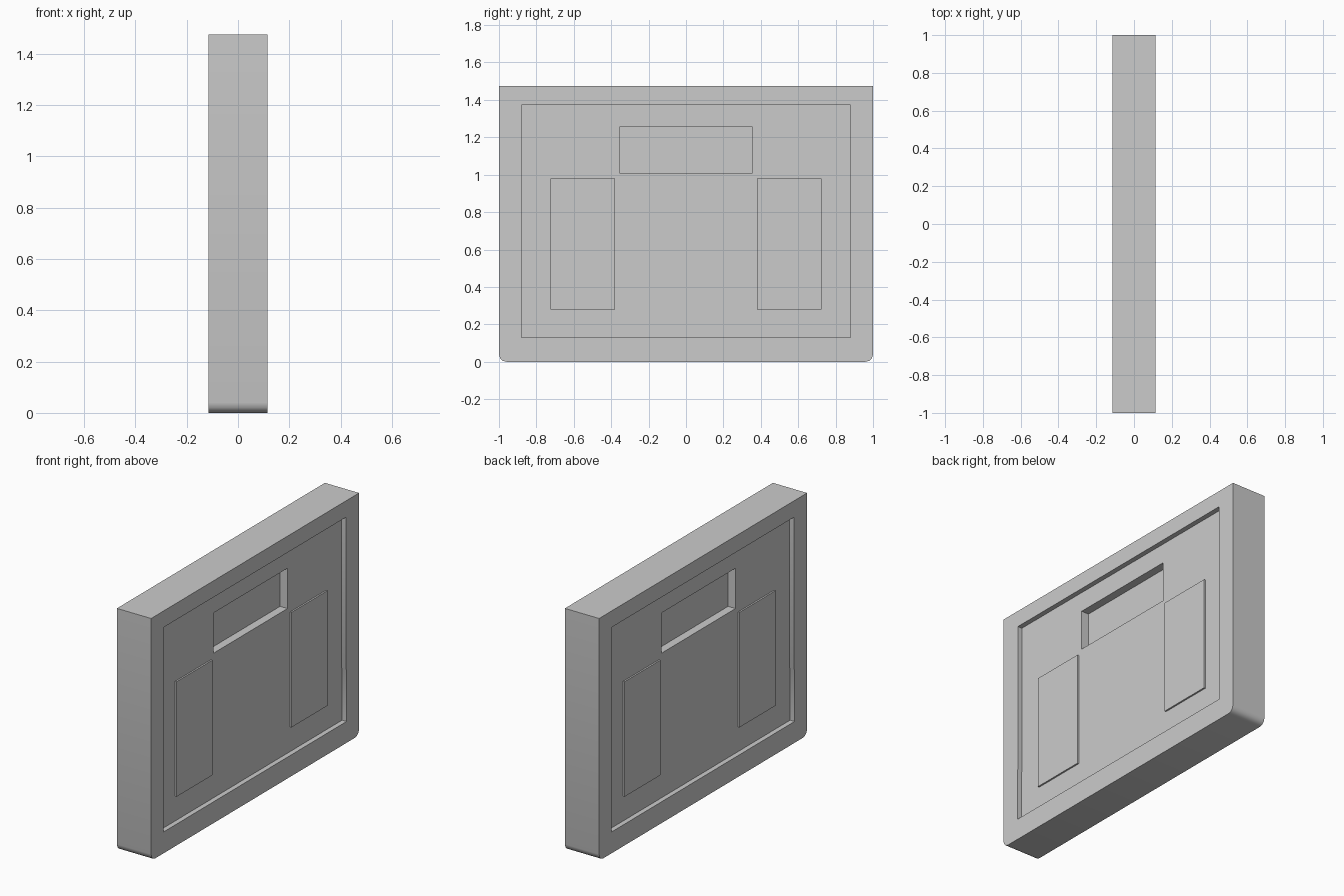
import bpy, bmesh, math

cube = bpy.data.objects.get("Cube")
if cube:
    bpy.data.objects.remove(cube, do_unlink=True)

HALF = 0.115          # half thickness of the slab
RECESS = 0.03         # depth of the panel on each broad side
NOTCH = 0.08          # depth of the upper slot on each broad side
RAISE = 0.01          # height of the raised plates

grey = bpy.data.materials.new("plain grey")
grey.use_nodes = True
colour = (0.6, 0.6, 0.6, 1)
grey.diffuse_color = colour
grey.node_tree.nodes["Principled BSDF"].inputs["Base Color"].default_value = colour


def prism(name, outline, x0, x1):
    """Extrude a (y, z) outline from x0 to x1."""
    bm = bmesh.new()
    base = bm.faces.new([bm.verts.new((x0, y, z)) for y, z in outline])
    out = bmesh.ops.extrude_face_region(bm, geom=[base])
    moved = [g for g in out["geom"] if isinstance(g, bmesh.types.BMVert)]
    bmesh.ops.translate(bm, verts=moved, vec=(x1 - x0, 0, 0))
    bmesh.ops.recalc_face_normals(bm, faces=bm.faces)
    mesh = bpy.data.meshes.new(name)
    bm.to_mesh(mesh)
    bm.free()
    mesh.materials.append(grey)
    obj = bpy.data.objects.new(name, mesh)
    bpy.context.collection.objects.link(obj)
    return obj


def mirrored(half):
    """Complete a half outline across y = 0."""
    return half + [(-y, z) for y, z in reversed(half)]


def box(y0, y1, z0, z1):
    return [(y0, z0), (y1, z0), (y1, z1), (y0, z1)]


# Slab with rounded lower corners
R = 0.04
corner = [(1 - R + R * math.sin(a), R - R * math.cos(a))
          for a in (math.radians(30 * i) for i in range(4))]
slab = prism("slab", mirrored(corner + [(1, 1.475)]), -HALF, HALF)

# Panel recess and upper slot, cut into both broad sides
panel = mirrored([(0.88, 0.13), (0.88, 0.44), (0.876, 0.45), (0.876, 1.375)])
slot = box(-0.355, 0.355, 1.01, 1.255)
bpy.context.view_layer.objects.active = slab
for side in (-1, 1):
    for outline, depth in ((panel, RECESS), (slot, NOTCH)):
        cutter = prism("cutter", outline, side * (HALF - depth), side * (HALF + 0.1))
        cutter.hide_render = True
        mod = slab.modifiers.new("cut", "BOOLEAN")
        mod.operation = "DIFFERENCE"
        mod.solver = "EXACT"
        mod.object = cutter
        bpy.ops.object.modifier_apply(modifier=mod.name)
        bpy.data.objects.remove(cutter, do_unlink=True)

# Smooth only the rounded corners
bpy.ops.object.select_all(action="DESELECT")
slab.select_set(True)
bpy.ops.object.shade_smooth_by_angle(angle=math.radians(40))

# Raised plates on both broad sides
floor = HALF - RECESS
for side, side_name in ((-1, "right"), (1, "left")):
    for end, end_name in ((-1, "front"), (1, "back")):
        prism(f"{side_name}_{end_name}_plate", box(end * 0.38, end * 0.725, 0.28, 0.98),
              side * (floor - 0.01), side * (floor + RAISE))
